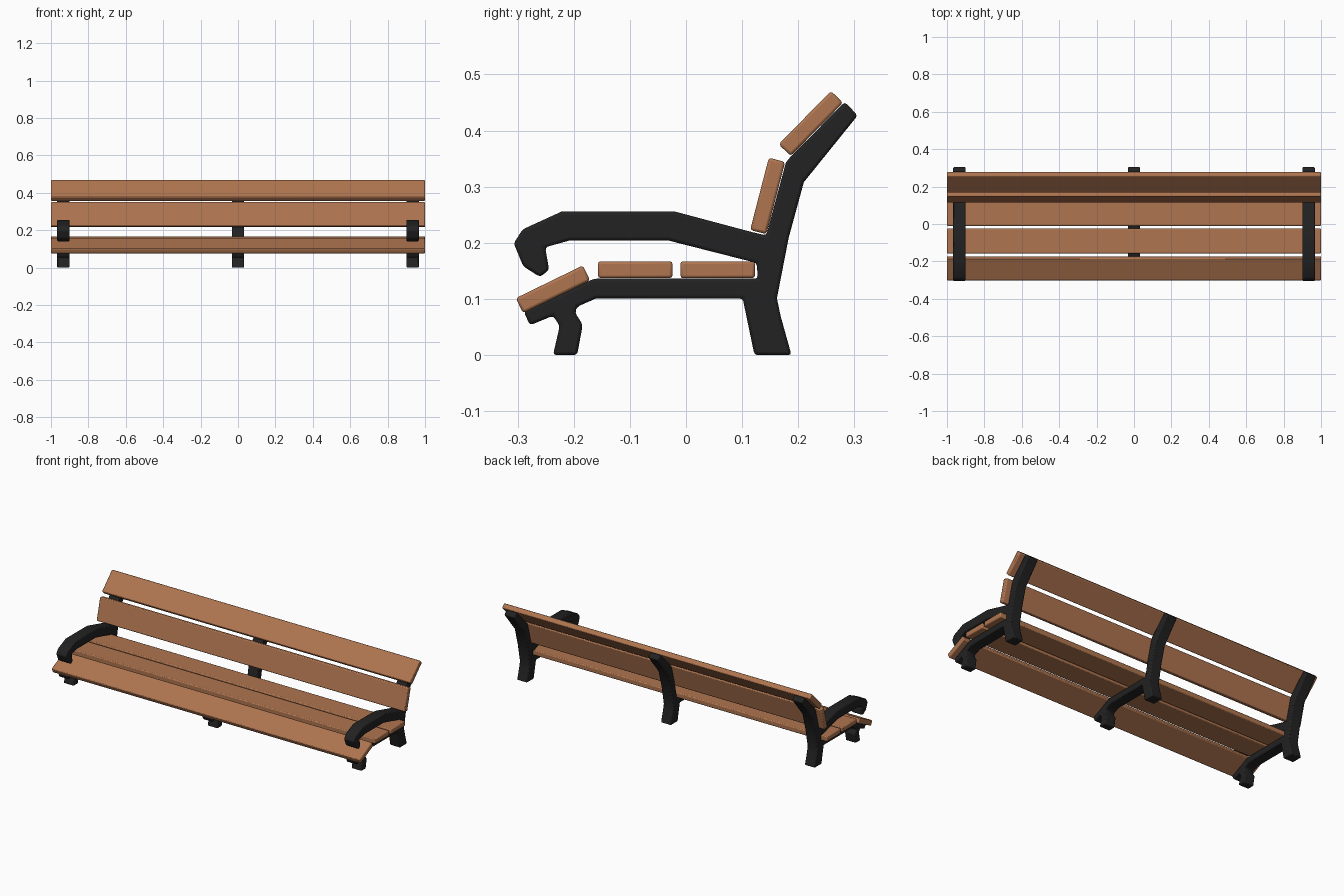
import bpy, bmesh, math

if "Cube" in bpy.data.objects:
    bpy.data.objects.remove(bpy.data.objects["Cube"])


def material(name, rgb):
    m = bpy.data.materials.new(name)
    m.diffuse_color = (*rgb, 1)
    m.use_nodes = True
    m.node_tree.nodes["Principled BSDF"].inputs["Base Color"].default_value = m.diffuse_color
    return m


WOOD = material("warm wood", (0.43, 0.178, 0.08))
IRON = material("black iron", (0.016, 0.016, 0.016))


def finish(bm, name, mat, bevel, segments):
    bmesh.ops.recalc_face_normals(bm, faces=bm.faces)
    me = bpy.data.meshes.new(name)
    bm.to_mesh(me)
    bm.free()
    me.materials.append(mat)
    ob = bpy.data.objects.new(name, me)
    bpy.context.collection.objects.link(ob)
    mod = ob.modifiers.new("soft edges", "BEVEL")
    mod.width = bevel
    mod.segments = segments
    mod.limit_method = "ANGLE"
    mod.angle_limit = math.radians(25)
    bpy.ops.object.select_all(action="DESELECT")
    ob.select_set(True)
    bpy.context.view_layer.objects.active = ob
    bpy.ops.object.shade_smooth_by_angle(angle=math.radians(35))
    return ob


def extrude_profile(name, pts, x, width, mat, bevel, segments):
    """Extrude a closed side outline (y, z) along x, centred on x."""
    bm = bmesh.new()
    face = bm.faces.new([bm.verts.new((x - width / 2, y, z)) for y, z in pts])
    out = bmesh.ops.extrude_face_region(bm, geom=[face])["geom"]
    moved = [v for v in out if isinstance(v, bmesh.types.BMVert)]
    bmesh.ops.translate(bm, verts=moved, vec=(width, 0, 0))
    return finish(bm, name, mat, bevel, segments)


def plank(name, y, z, degrees):
    """Full-length board, tilted in the side view."""
    a = math.radians(degrees)
    c, s = math.cos(a), math.sin(a)
    corners = [(-.0665, -.015), (.0665, -.015), (.0665, .015), (-.0665, .015)]
    pts = [(y + u * c - v * s, z + u * s + v * c) for u, v in corners]
    return extrude_profile(name, pts, 0, 2.0, WOOD, 0.005, 2)


# Seat and backrest boards
plank("front_seat_plank", -0.237, 0.117, 26)
plank("middle_seat_plank", -0.0905, 0.152, 0)
plank("rear_seat_plank", 0.0565, 0.152, 0)
plank("lower_back_plank", 0.1455, 0.2835, 75.5)
plank("upper_back_plank", 0.2225, 0.4125, 45.5)

# Frame outline: front leg, rear leg, upright
legs_and_upright = [
    (-.238, .002), (-.237, 0), (-.194, 0), (-.184, .054), (-.198, .076),
    (-.194, .086), (-.160, .101), (.101, .101), (.122, 0), (.188, 0),
    (.169, .068), (.162, .101), (.183, .209), (.210, .308),
    (.306, .427), (.283, .451), (.186, .353), (.178, .343), (.143, .213),
][1:]
# Armrest, from the upright out to the curled tip and back
armrest = [
    (.118, .219), (-.021, .256), (-.221, .256), (-.291, .224), (-.307, .199),
    (-.290, .158), (-.260, .139), (-.244, .152), (-.251, .192),
    (-.208, .204), (-.031, .204), (.126, .164),
]
# Seat rail under the boards, back down to the front leg
seat_rail = [
    (.128, .136), (-.164, .136), (-.289, .077), (-.278, .053),
    (-.237, .070), (-.225, .052),
]

# Two end frames with armrests and a plain centre frame
for label, x in (("left", -.934), ("right", .934)):
    extrude_profile(label + "_end_frame", legs_and_upright + armrest + seat_rail,
                    x, .066, IRON, .006, 2)
extrude_profile("centre_frame", legs_and_upright + seat_rail, 0, .066, IRON, .006, 2)
